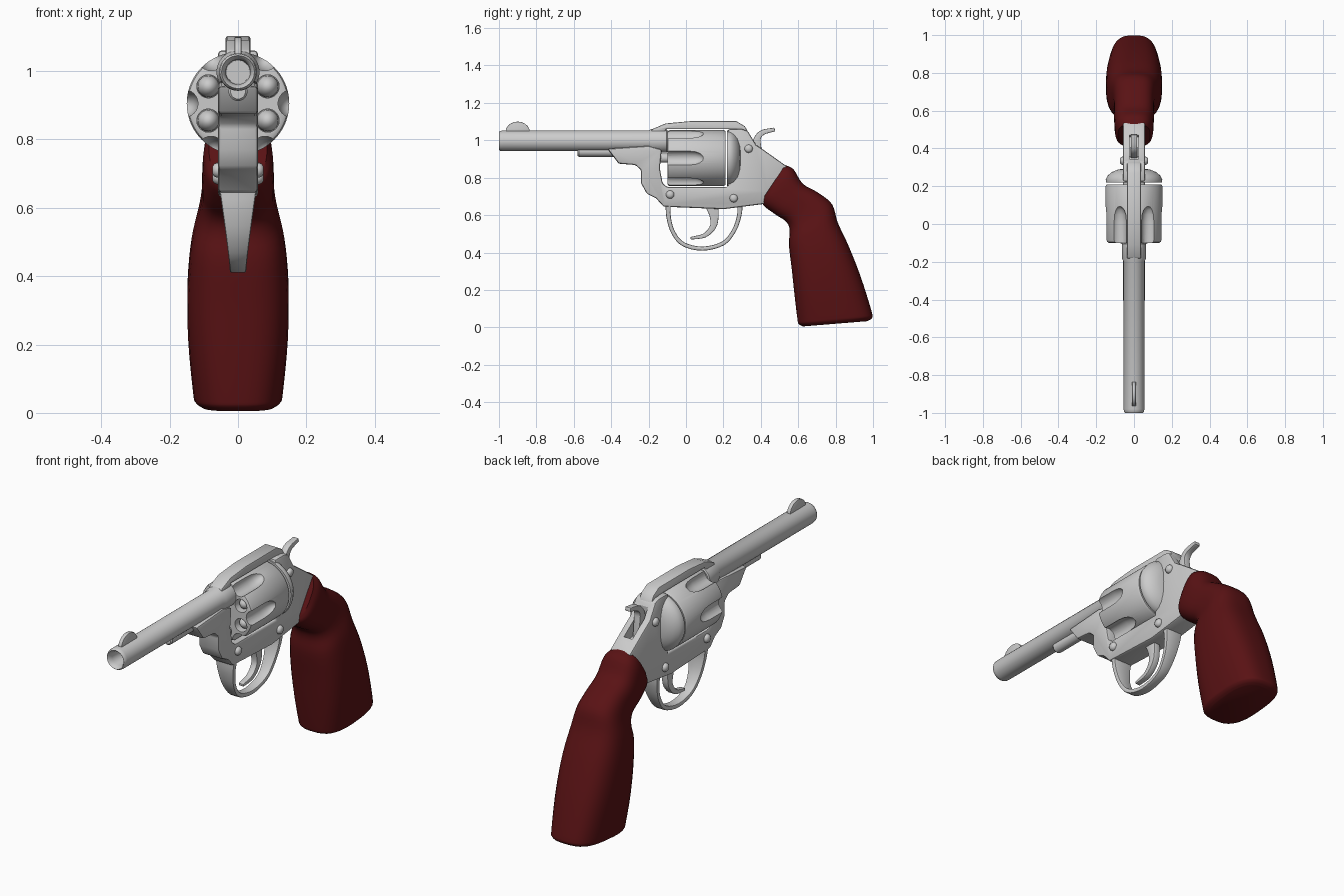
import bpy, bmesh
from math import sin, cos, pi, copysign
from mathutils import Matrix, Vector


def finish(bm, name, bevel=0, angle=35):
    bmesh.ops.remove_doubles(bm, verts=bm.verts, dist=1e-5)
    bmesh.ops.recalc_face_normals(bm, faces=bm.faces)
    me = bpy.data.meshes.new(name)
    bm.to_mesh(me)
    bm.free()
    ob = bpy.data.objects.new(name, me)
    bpy.context.collection.objects.link(ob)
    if bevel:
        m = ob.modifiers.new("bevel", 'BEVEL')
        m.width, m.segments, m.limit_method, m.angle_limit = bevel, 2, 'ANGLE', 0.6
    smooth(ob, angle)
    return ob


def smooth(ob, angle=35):
    bpy.ops.object.select_all(action='DESELECT')
    bpy.context.view_layer.objects.active = ob
    ob.select_set(True)
    for m in list(ob.modifiers):
        bpy.ops.object.modifier_apply(modifier=m.name)
    bpy.ops.object.shade_smooth_by_angle(angle=angle * pi / 180)


def cut(ob, cutter):
    m = ob.modifiers.new("cut", 'BOOLEAN')
    m.operation, m.solver, m.object = 'DIFFERENCE', 'EXACT', cutter
    smooth(ob)
    bpy.data.objects.remove(cutter)


def loft(bm, rings, caps=True):
    rows = [[bm.verts.new(p) for p in r] for r in rings]
    n = len(rows[0])
    for a, b in zip(rows, rows[1:]):
        for i in range(n):
            bm.faces.new((a[i], a[(i + 1) % n], b[(i + 1) % n], b[i]))
    if caps:
        bm.faces.new(rows[0])
        bm.faces.new(rows[-1])


def turn(bm, profile, x=0, z=0, n=32, mat=Matrix()):
    """Revolve (y, radius) points about an axis along y."""
    loft(bm, [[mat @ Vector((x + r * cos(2 * pi * i / n), y, z + r * sin(2 * pi * i / n)))
               for i in range(n)] for y, r in profile])


def lathe(name, profile, **kw):
    bm = bmesh.new()
    turn(bm, profile, **kw)
    return finish(bm, name)


def plate(name, pts, hw, bevel=0.01):
    bm = bmesh.new()
    loft(bm, [[(s * hw, y, z) for y, z in pts] for s in (-1, 1)])
    return finish(bm, name, bevel)


def spline(pts, steps=4):
    p = [Vector(q) for q in pts]
    p = [2 * p[0] - p[1]] + p + [2 * p[-1] - p[-2]]
    out = []
    for a, b, c, d in zip(p, p[1:], p[2:], p[3:]):
        for k in range(steps):
            t = k / steps
            out.append(0.5 * (2 * b + (c - a) * t + (2 * a - 5 * b + 4 * c - d) * t * t
                              + (3 * b - a - 3 * c + d) * t ** 3))
    return out + [p[-2]]


def ribbon(name, pts, bevel=0.006):
    """Rectangular band along (y, z, half thickness, half width)."""
    path = spline(pts)
    rings = []
    for i, p in enumerate(path):
        d = path[min(i + 1, len(path) - 1)] - path[max(i - 1, 0)]
        ny, nz = Vector((-d[1], d[0])).normalized() * p[2]
        rings.append([(sx * p[3], p[0] + s * ny, p[1] + s * nz)
                      for sx, s in ((-1, -1), (1, -1), (1, 1), (-1, 1))])
    bm = bmesh.new()
    loft(bm, rings)
    return finish(bm, name, bevel)


# Barrel with hollow bore, thicker collar at the frame
lathe("barrel", [(-0.85, 0), (-0.85, 0.034), (-0.975, 0.036), (-0.995, 0.043), (-1, 0.048),
                 (-0.993, 0.053), (-0.98, 0.055), (-0.2, 0.055), (-0.185, 0.063),
                 (-0.105, 0.063), (-0.1, 0.058), (-0.1, 0)], z=0.997)
plate("front_sight", [(-0.9 + 0.065 * cos(a * pi / 10), 1.045 + 0.055 * sin(a * pi / 10))
                      for a in range(11)], 0.01, 0.003)
lathe("ejector_rod", [(-0.58, 0), (-0.58, 0.022), (-0.573, 0.028), (-0.2, 0.028), (-0.2, 0)],
      z=0.94, n=20)

# Frame: U-shaped body, closed by the top strap, with a hammer slot
frame = plate("frame", [
    (-0.42, 0.955), (-0.36, 0.875), (-0.27, 0.868), (-0.24, 0.84), (-0.24, 0.77), (-0.21, 0.715),
    (-0.16, 0.69), (-0.12, 0.645), (0.2, 0.632), (0.42, 0.66), (0.45, 0.72), (0.54, 0.86),
    (0.42, 0.945), (0.375, 0.975), (0.33, 1.05), (0.3, 1.06), (0.225, 1.06), (0.225, 0.75),
    (-0.1, 0.75), (-0.125, 0.77), (-0.14, 0.85), (-0.13, 0.95), (-0.2, 0.97)], 0.058)
cut(frame, plate("slot_cutter", [(0.345, 1.1), (0.345, 0.9), (0.46, 0.87), (0.5, 1.0)], 0.024, 0))
plate("top_strap", [(-0.19, 1.04), (-0.18, 1.06), (-0.11, 1.09), (0.02, 1.102), (0.27, 1.102),
                    (0.315, 1.075), (0.34, 1.03), (0.3, 1.02), (0.27, 1.06), (-0.11, 1.06),
                    (-0.11, 1.04)], 0.036, 0.006)
lathe("recoil_shield", [(0.22, 0), (0.22, 0.148), (0.235, 0.15), (0.255, 0.14), (0.275, 0.118),
                        (0.288, 0.085), (0.295, 0.04), (0.297, 0)], z=0.905, n=48)

# Cylinder with six flutes and six chambers
drum = lathe("cylinder", [(-0.1, 0), (-0.1, 0.138), (-0.095, 0.146), (-0.085, 0.15),
                          (0.2, 0.15), (0.21, 0.145), (0.21, 0)], z=0.905, n=72)
bm = bmesh.new()
for k in range(6):
    a, b = k * pi / 3, k * pi / 3 + pi / 6
    turn(bm, [(-0.15, 0), (-0.15, 0.04), (0.01, 0.04), (0.05, 0.036), (0.075, 0.027),
              (0.09, 0.014), (0.095, 0)], x=0.157 * cos(a), z=0.905 + 0.157 * sin(a), n=24)
    turn(bm, [(-0.15, 0), (-0.15, 0.034), (-0.03, 0.034), (-0.03, 0)],
         x=0.1 * cos(b), z=0.905 + 0.1 * sin(b), n=24)
cut(drum, finish(bm, "drum_cutter"))
bm = bmesh.new()
for k in range(6):
    b = k * pi / 3 + pi / 6
    turn(bm, [(-0.03, 0), (-0.03, 0.033), (-0.06, 0.031), (-0.078, 0.024), (-0.09, 0.013),
              (-0.094, 0)], x=0.1 * cos(b), z=0.905 + 0.1 * sin(b), n=20)
finish(bm, "bullets")
lathe("cylinder_pin", [(-0.15, 0), (-0.15, 0.025), (-0.08, 0.025), (-0.08, 0)], z=0.905, n=20)

# Screws on both sides of the frame
bm = bmesh.new()
for y, z in ((-0.085, 0.71), (0.255, 0.69), (0.335, 0.955)):
    turn(bm, [(-0.075, 0), (-0.075, 0.01), (-0.07, 0.018), (-0.062, 0.022), (0.062, 0.022),
              (0.07, 0.018), (0.075, 0.01), (0.075, 0)], n=16,
         mat=Matrix.Translation((0, y, z)) @ Matrix.Rotation(pi / 2, 4, 'Z'))
finish(bm, "screws")

# Trigger guard, trigger and hammer
ribbon("trigger_guard", [(-0.095, 0.66, 0.014, 0.055), (-0.093, 0.59, 0.012, 0.045),
                         (-0.07, 0.51, 0.011, 0.034), (-0.015, 0.445, 0.011, 0.026),
                         (0.09, 0.421, 0.011, 0.024), (0.2, 0.45, 0.011, 0.026),
                         (0.258, 0.52, 0.011, 0.032), (0.285, 0.6, 0.012, 0.042),
                         (0.288, 0.66, 0.015, 0.05)])
ribbon("trigger", [(0.135, 0.66, 0.035, 0.018), (0.15, 0.6, 0.025, 0.018),
                   (0.145, 0.54, 0.017, 0.017), (0.1, 0.492, 0.012, 0.016),
                   (0.025, 0.476, 0.007, 0.014)], 0.004)
ribbon("hammer", [(0.375, 0.88, 0.035, 0.018), (0.375, 0.96, 0.028, 0.018),
                  (0.382, 1.01, 0.018, 0.018), (0.41, 1.042, 0.014, 0.017),
                  (0.475, 1.058, 0.01, 0.016)], 0.004)

# Grip: sections given as front point, back point and half width
sections = [(0.412, 0.69, 0.53, 0.868, 0.085), (0.414, 0.652, 0.575, 0.845, 0.1),
            (0.48, 0.602, 0.625, 0.768, 0.105), (0.535, 0.565, 0.71, 0.718, 0.106),
            (0.554, 0.52, 0.782, 0.657, 0.115), (0.55, 0.44, 0.812, 0.56, 0.136),
            (0.565, 0.31, 0.87, 0.435, 0.148), (0.58, 0.17, 0.935, 0.27, 0.146),
            (0.595, 0.045, 0.993, 0.085, 0.132), (0.602, 0.018, 0.995, 0.05, 0.125),
            (0.625, 0.005, 0.97, 0.033, 0.105)]


def power(v, e):
    return copysign(abs(v) ** e, v)


rings = []
for fy, fz, by, bz, w in spline(sections, 4):
    ring = []
    for i in range(32):
        a = 2 * pi * (i + 0.5) / 32
        t = 0.5 + 0.5 * power(cos(a), 0.7)
        ring.append((w * power(sin(a), 0.7), fy + (by - fy) * t, fz + (bz - fz) * t))
    rings.append(ring)
bm = bmesh.new()
loft(bm, rings)
grip = finish(bm, "grip", 0, 50)
red = bpy.data.materials.new("dark_red")
red.diffuse_color = (0.1, 0.006, 0.007, 1)
grip.data.materials.append(red)
